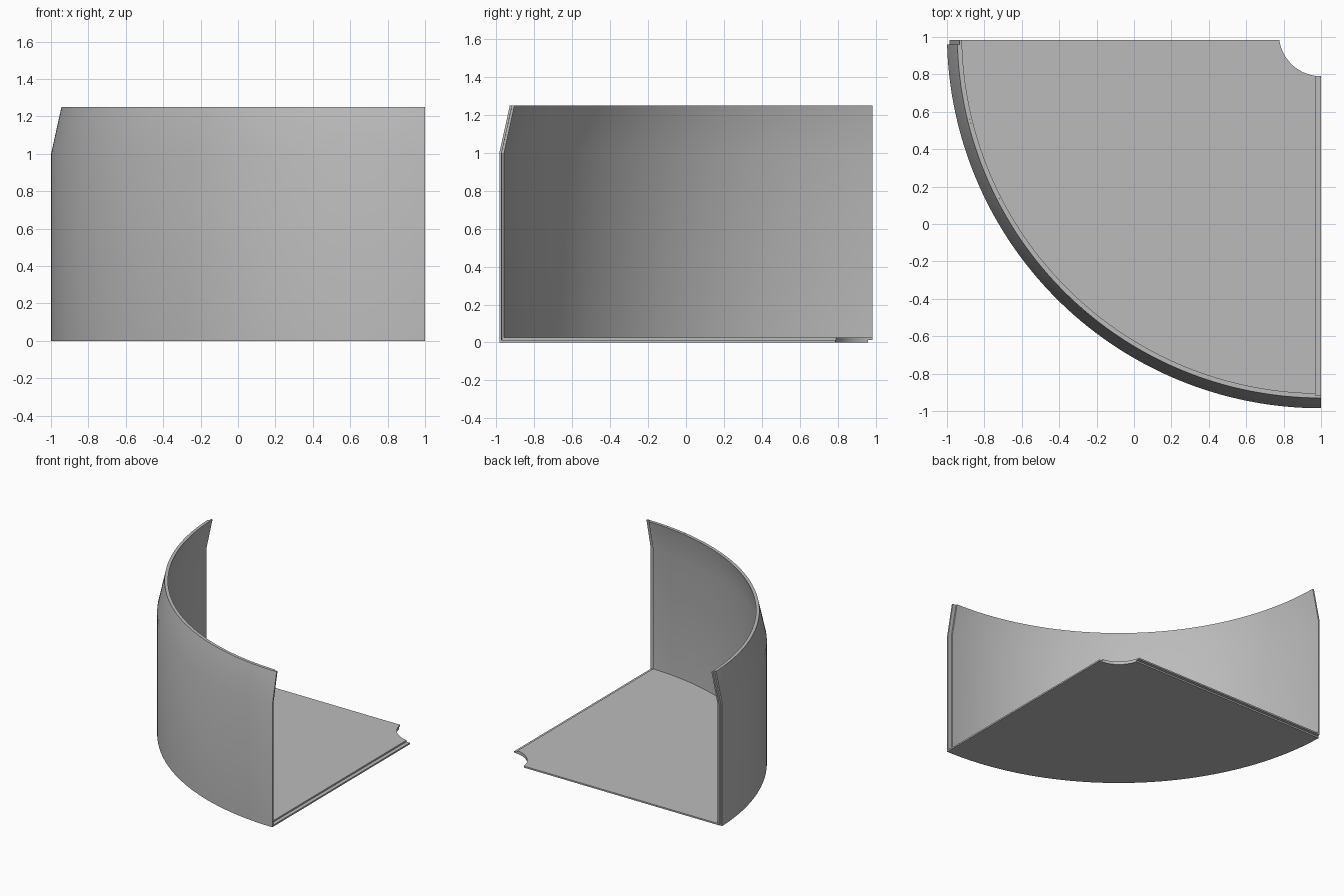
import bpy, bmesh
from math import asin, acos, sin, cos, radians

cube = bpy.data.objects.get("Cube")
if cube:
    bpy.data.objects.remove(cube, do_unlink=True)

CX, CY = 1.0, 1.015          # axis of the quarter round
HOLE, OUTER = 0.225, 2.0     # centre notch and outer wall radii
LAYER = 0.0125               # each half of the lapped shell
SLOPE, KNEE, TOP = 0.055, 1.0, 1.25
STEPS = 96

grey = bpy.data.materials.new("light_grey")
grey.use_nodes = True
colour = (0.5, 0.5, 0.5, 1)
grey.diffuse_color = colour
grey.node_tree.nodes["Principled BSDF"].inputs["Base Color"].default_value = colour


def shell_layer(name, inset, x_end, y_end):
    """Floor and leaning wall swept about the axis, cut flat at both ends."""
    a, b = inset, inset + LAYER
    profile = [(HOLE, a), (OUTER - a, a), (OUTER - a, KNEE), (OUTER - SLOPE - a, TOP),
               (OUTER - SLOPE - b, TOP), (OUTER - b, KNEE), (OUTER - b, b), (HOLE, b)]
    bm = bmesh.new()
    rows = []
    for r, z in profile:
        start = asin((CY - y_end) / r)
        end = acos((CX - x_end) / r)
        angles = [start + (end - start) * i / STEPS for i in range(STEPS + 1)]
        rows.append([bm.verts.new((CX - r * cos(t), CY - r * sin(t), z)) for t in angles])
    for row, nxt in zip(rows, rows[1:] + rows[:1]):
        for i in range(STEPS):
            bm.faces.new((row[i], row[i + 1], nxt[i + 1], nxt[i]))
    for i in (0, STEPS):
        bm.faces.new([row[i] for row in rows])
    bmesh.ops.recalc_face_normals(bm, faces=bm.faces)
    mesh = bpy.data.meshes.new(name)
    bm.to_mesh(mesh)
    bm.free()
    mesh.materials.append(grey)
    obj = bpy.data.objects.new(name, mesh)
    bpy.context.collection.objects.link(obj)
    bpy.ops.object.select_all(action='DESELECT')
    obj.select_set(True)
    bpy.context.view_layer.objects.active = obj
    bpy.ops.object.shade_smooth_by_angle(angle=radians(30))


# The two layers are offset from each other to form lap joints at both ends
shell_layer("outer_shell", 0.0, 1.0, 0.96)
shell_layer("inner_shell", LAYER, 0.97, 0.985)
